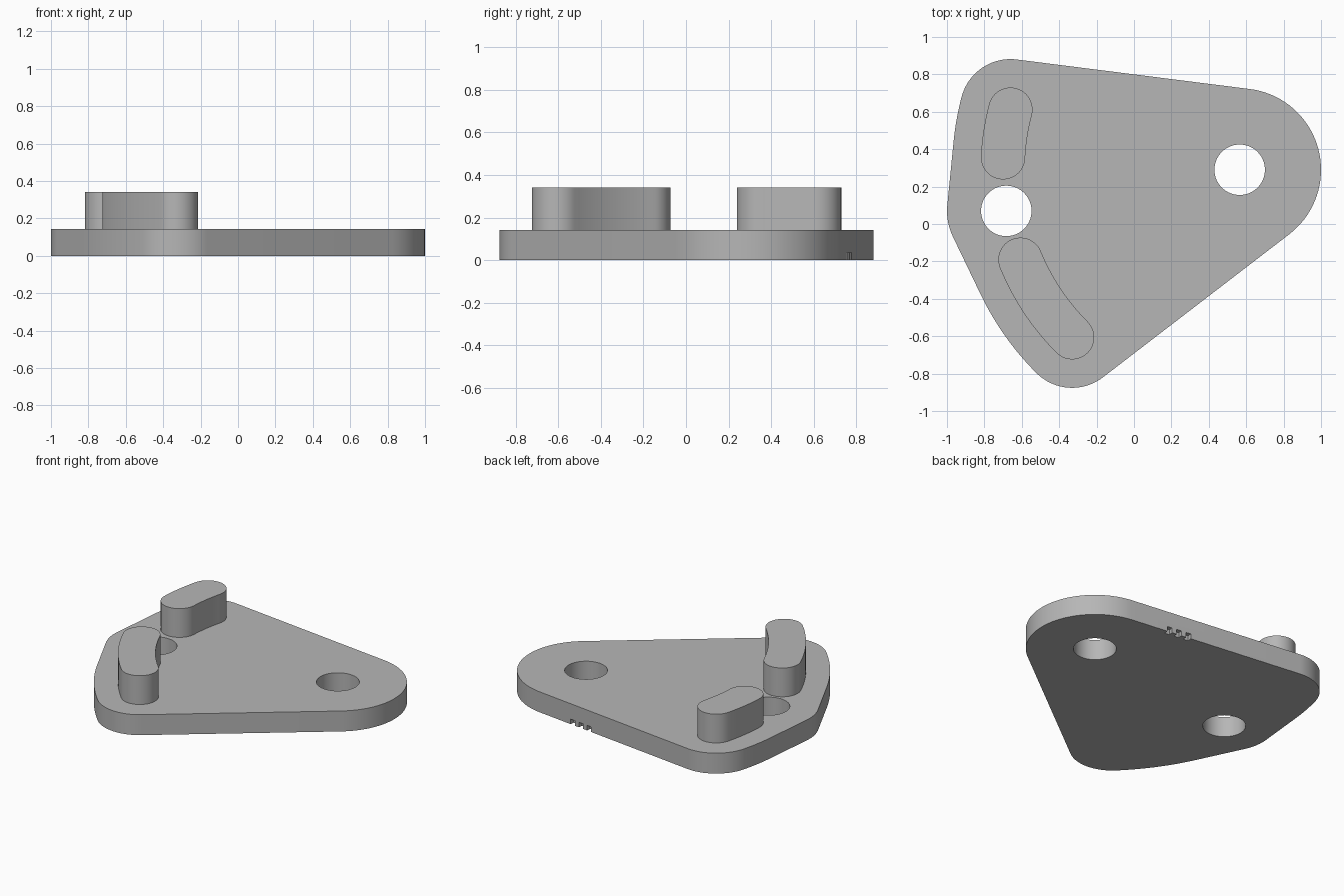
import bpy, bmesh
from math import sin, cos, pi, radians
from mathutils import Vector
from mathutils.geometry import convex_hull_2d

if "Cube" in bpy.data.objects:
    bpy.data.objects.remove(bpy.data.objects["Cube"])

PIVOT = Vector((0.565, 0.29))      # centre of the main hole and of both pin arcs
SWEEP = 1.267                      # radius of the pin centre line
PLATE_H, PIN_H = 0.142, 0.342
PIN_R, HOLE_R = 0.118, 0.135
PINS = {"upper_guide_pin": (165.3, 177.0), "lower_guide_pin": (202.3, 225.0)}
HOLE_ANGLE = 190

grey = bpy.data.materials.new("plain grey")
grey.use_nodes = True
colour = (0.47, 0.47, 0.47, 1)
grey.diffuse_color = colour
grey.node_tree.nodes["Principled BSDF"].inputs["Base Color"].default_value = colour


def polar(centre, radius, degrees):
    a = radians(degrees)
    return centre + Vector((cos(a), sin(a))) * radius


def arc(centre, radius, start, end, steps):
    return [polar(centre, radius, start + (end - start) * i / steps)
            for i in range(steps + 1)]


def disc(centre, radius, steps=96):
    return arc(centre, radius, 0, 360, steps)[:-1]


def prism(name, outline, z0, z1):
    """Extrude a flat outline from z0 to z1."""
    bm = bmesh.new()
    base = bm.faces.new([bm.verts.new((p.x, p.y, z0)) for p in outline])
    top = bmesh.ops.extrude_face_region(bm, geom=[base], use_keep_orig=True)
    verts = [v for v in top["geom"] if isinstance(v, bmesh.types.BMVert)]
    bmesh.ops.translate(bm, vec=(0, 0, z1 - z0), verts=verts)
    bmesh.ops.recalc_face_normals(bm, faces=bm.faces)
    mesh = bpy.data.meshes.new(name)
    bm.to_mesh(mesh)
    bm.free()
    mesh.materials.append(grey)
    obj = bpy.data.objects.new(name, mesh)
    bpy.context.collection.objects.link(obj)
    return obj


def activate(obj):
    bpy.ops.object.select_all(action='DESELECT')
    obj.select_set(True)
    bpy.context.view_layer.objects.active = obj


def cut(obj, cutter):
    cutter.hide_render = True
    mod = obj.modifiers.new("cut", 'BOOLEAN')
    mod.operation, mod.solver, mod.object = 'DIFFERENCE', 'EXACT', cutter
    activate(obj)
    bpy.ops.object.modifier_apply(modifier=mod.name)
    bpy.data.objects.remove(cutter)


# Plate: a taut outline around the pivot boss, the small hole and both pin arcs
small_hole = polar(PIVOT, SWEEP, HOLE_ANGLE)
cloud = disc(PIVOT, 0.435) + disc(small_hole, 0.317)
for start, end in PINS.values():
    cloud += disc(polar(PIVOT, SWEEP, start), 0.27) + disc(polar(PIVOT, SWEEP, end), 0.27)
    cloud += arc(PIVOT, SWEEP + 0.27, start, end, 16)
plate = prism("base_plate", [cloud[i] for i in convex_hull_2d(cloud)], 0, PLATE_H)

# Through holes
for centre in (PIVOT, small_hole):
    cut(plate, prism("hole_cutter", disc(centre, HOLE_R, 64), -0.1, PLATE_H + 0.1))

# Three small notches along the lower back edge
NORMAL = 82.8
along = polar(Vector((0, 0)), 1, NORMAL + 90)
inward = polar(Vector((0, 0)), 1, NORMAL + 180)
edge = polar(PIVOT, 0.435, NORMAL)
for i in range(3):
    mid = edge + along * (0.28 + 0.07 * i)
    corners = [mid + along * a + inward * b
               for a, b in ((-0.018, -0.05), (0.018, -0.05), (0.018, 0.03), (-0.018, 0.03))]
    cut(plate, prism("notch_cutter", corners, -0.05, 0.035))

# Curved guide pins with round ends
parts = [plate]
for name, (start, end) in PINS.items():
    outline = arc(PIVOT, SWEEP + PIN_R, start, end, 16)
    outline += arc(polar(PIVOT, SWEEP, end), PIN_R, end, end + 180, 24)[1:]
    outline += arc(PIVOT, SWEEP - PIN_R, end, start, 16)[1:]
    outline += arc(polar(PIVOT, SWEEP, start), PIN_R, start + 180, start + 360, 24)[1:-1]
    parts.append(prism(name, outline, PLATE_H, PIN_H))

for obj in parts:
    activate(obj)
    bpy.ops.object.shade_smooth_by_angle(angle=radians(30))
